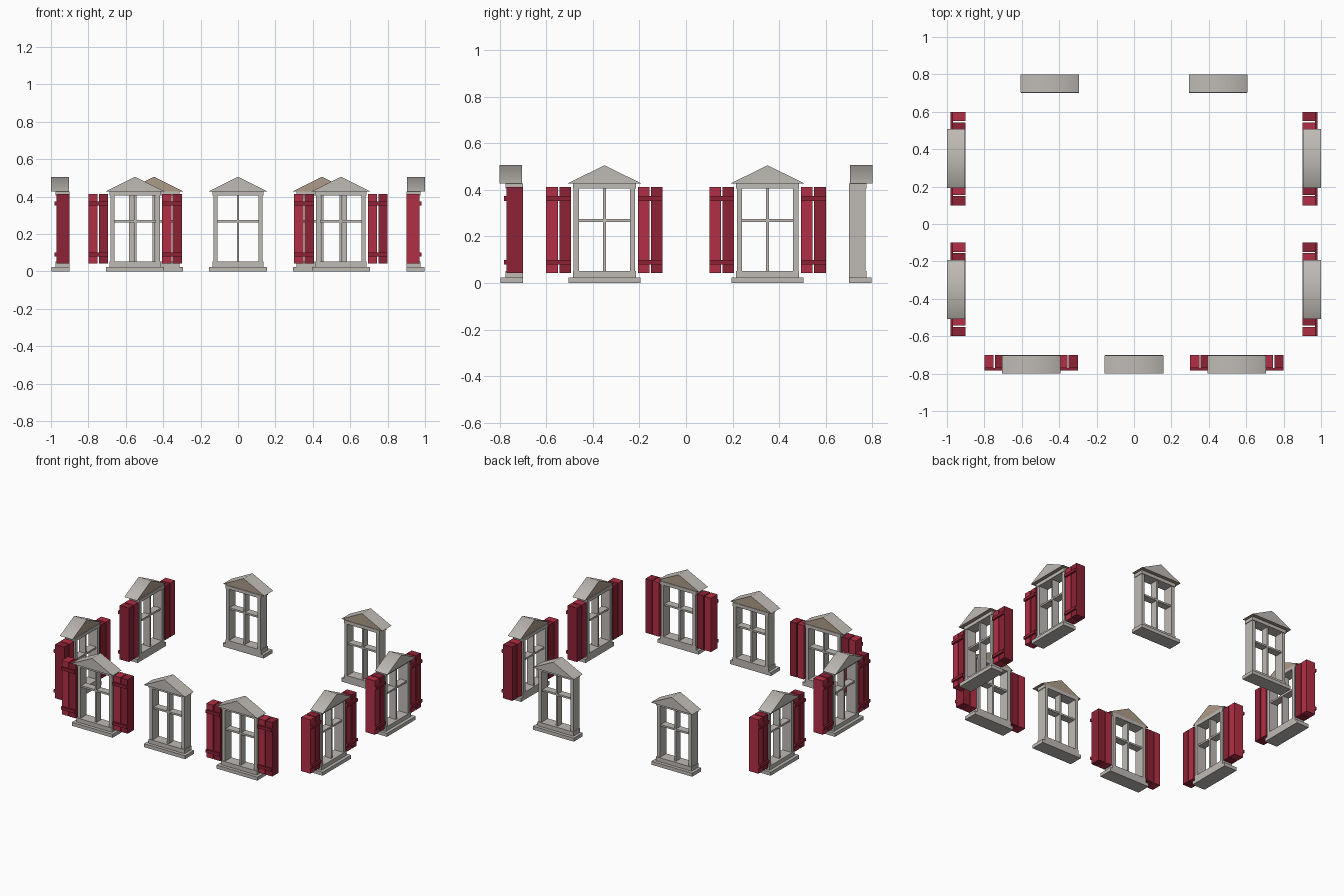
import bpy, bmesh, math
from mathutils import Matrix, Vector

cube = bpy.data.objects.get("Cube")
if cube:
    bpy.data.objects.remove(cube, do_unlink=True)


def material(name, rgb):
    m = bpy.data.materials.new(name)
    m.use_nodes = True
    m.diffuse_color = (*rgb, 1)
    m.node_tree.nodes["Principled BSDF"].inputs["Base Color"].default_value = (*rgb, 1)
    return m


STONE = material("pale stone", (0.52, 0.49, 0.46))
TAN = material("tan board", (0.42, 0.33, 0.25))
RED = material("red paint", (0.45, 0.028, 0.06))
DARK_RED = material("dark red paint", (0.27, 0.016, 0.035))


# Local space: wall plane at y = 0, outward is -y, window centred on x = 0
def add_box(bm, x, y, z, mat=0):
    """Box between the (min, max) pairs x, y and z."""
    spans = (x, y, z)
    centre = Vector([sum(s) / 2 for s in spans])
    size = [s[1] - s[0] for s in spans]
    made = bmesh.ops.create_cube(bm, size=1, matrix=Matrix.Translation(centre) @ Matrix.Diagonal((*size, 1)))
    for f in {f for v in made["verts"] for f in v.link_faces}:
        f.material_index = mat


def finish(bm, name, mats):
    bmesh.ops.recalc_face_normals(bm, faces=bm.faces)
    me = bpy.data.meshes.new(name)
    bm.to_mesh(me)
    bm.free()
    for m in mats:
        me.materials.append(m)
    return me


def frame_mesh():
    bm = bmesh.new()
    add_box(bm, (-0.155, 0.155), (-0.097, 0), (0, 0.024))         # lower sill
    add_box(bm, (-0.136, 0.136), (-0.075, 0), (0.024, 0.052))     # upper sill
    add_box(bm, (-0.136, 0.136), (-0.075, 0), (0.405, 0.428))     # header
    for s in (-1, 1):                                             # side posts
        add_box(bm, sorted((s * 0.132, s * 0.11)), (-0.07, 0), (0.052, 0.405))
    add_box(bm, (-0.006, 0.006), (-0.06, -0.01), (0.052, 0.405))  # mullion
    add_box(bm, (-0.11, 0.11), (-0.06, -0.01), (0.262, 0.274))    # crossbar
    return finish(bm, "window_frame", [STONE])


def gable_mesh():
    # Triangular prism with bare boards behind and underneath
    bm = bmesh.new()
    front = [bm.verts.new((x, -0.1, z)) for x, z in ((-0.157, 0.428), (0.157, 0.428), (0, 0.506))]
    tri = bm.faces.new(front)
    bmesh.ops.solidify(bm, geom=[tri], thickness=0)
    bm.clear()
    front = [bm.verts.new((x, -0.1, z)) for x, z in ((-0.157, 0.428), (0.157, 0.428), (0, 0.506))]
    tri = bm.faces.new(front)
    out = bmesh.ops.extrude_face_region(bm, geom=[tri])
    moved = [g for g in out["geom"] if isinstance(g, bmesh.types.BMVert)]
    bmesh.ops.translate(bm, verts=moved, vec=(0, 0.096, 0))
    bmesh.ops.recalc_face_normals(bm, faces=bm.faces)
    for f in bm.faces:
        f.material_index = int(f.normal.y > 0.9 or f.normal.z < -0.9)
    return finish(bm, "gable", [STONE, TAN])


def shutter_mesh():
    # Two planks joined by two battens, centred on x = 0
    bm = bmesh.new()
    add_box(bm, (-0.053, -0.003), (-0.07, 0), (0.043, 0.413), 0)
    add_box(bm, (0.003, 0.053), (-0.07, 0), (0.043, 0.413), 1)
    for z in (0.09, 0.363):
        add_box(bm, (-0.053, 0.053), (-0.082, -0.069), (z - 0.01, z + 0.01), 1)
    return finish(bm, "shutter", [RED, DARK_RED])


frame, gable, shutter = frame_mesh(), gable_mesh(), shutter_mesh()


def place(name, mesh, matrix):
    ob = bpy.data.objects.new(name, mesh)
    bpy.context.collection.objects.link(ob)
    ob.matrix_world = matrix
    return ob


def window(name, x, y, degrees, shutters):
    m = Matrix.Translation((x, y, 0)) @ Matrix.Rotation(math.radians(degrees), 4, "Z")
    place(name + "_frame", frame, m)
    roof = place(name + "_gable", gable, m)
    if shutters:
        for side, s in (("left", 1), ("right", -1)):
            place(f"{name}_{side}_shutter", shutter, m @ Matrix.Translation((s * 0.197, 0, 0)))
    return roof


# Front row, two on each side, two at the back
for label, x in (("right", -0.55), ("middle", 0), ("left", 0.55)):
    roof = window(f"front_{label}_window", x, -0.7, 0, x != 0)
for label, y in (("front", -0.35), ("rear", 0.35)):
    window(f"left_{label}_window", 0.9, y, 90, True)
    window(f"right_{label}_window", -0.9, y, -90, True)
for label, x in (("right", -0.45), ("left", 0.45)):
    window(f"back_{label}_window", x, 0.7, 180, False)

# Soft ridge on the shared gable mesh
bpy.ops.object.select_all(action="DESELECT")
roof.select_set(True)
bpy.context.view_layer.objects.active = roof
bpy.ops.object.shade_smooth_by_angle(angle=math.radians(60))
